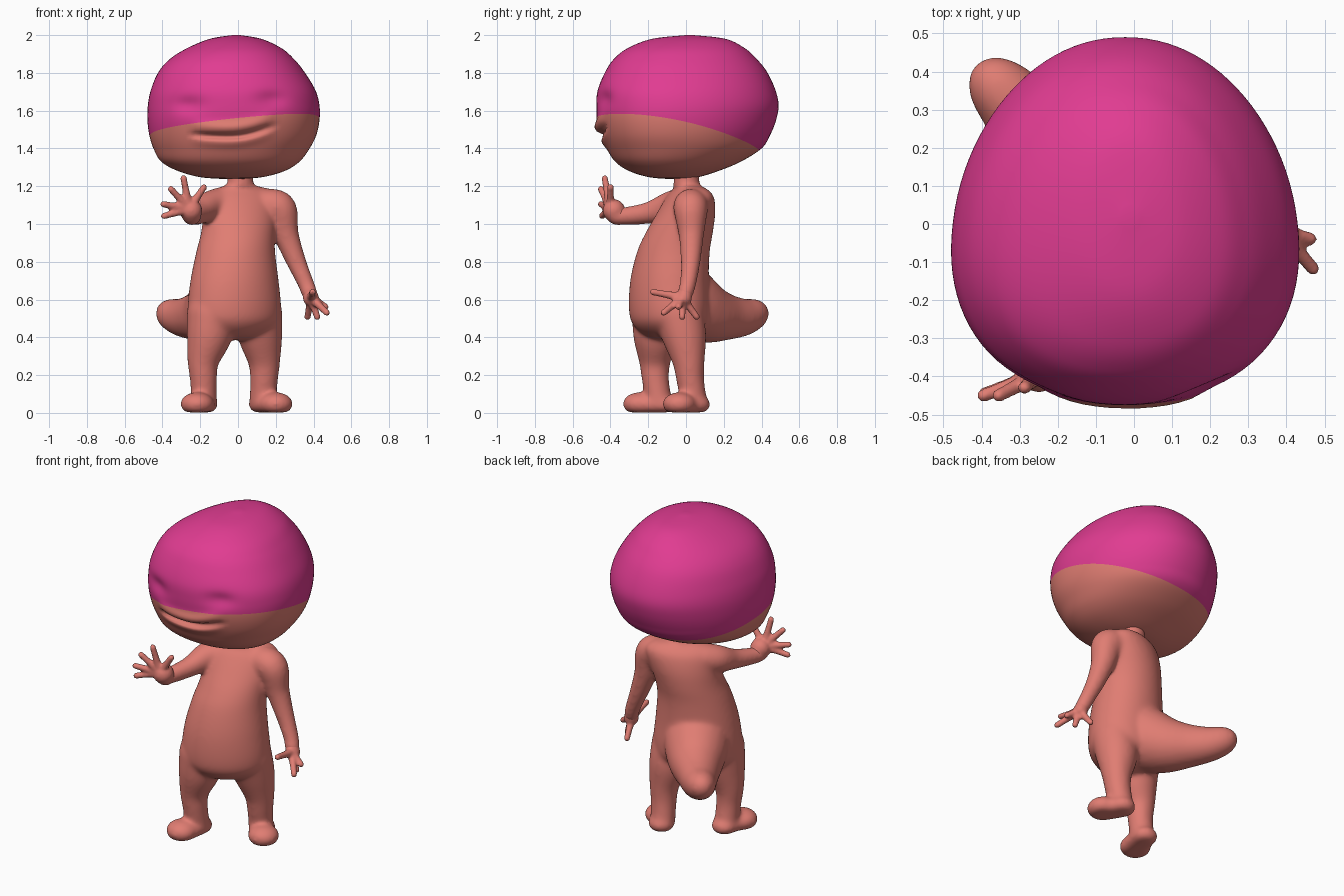
import bpy, bmesh, math
from mathutils import Vector, Matrix


def material(name, rgb):
    m = bpy.data.materials.new(name)
    m.diffuse_color = (*rgb, 1)
    return m


skin = material("salmon skin", (0.745, 0.205, 0.17))
pink = material("pink cap", (0.75, 0.045, 0.285))


def catmull(rows, steps):
    """Smoothly resample a list of equal-length tuples."""
    out = []
    for i in range(len(rows) - 1):
        p = [rows[min(max(i + k, 0), len(rows) - 1)] for k in (-1, 0, 1, 2)]
        for s in range(steps):
            t = s / steps
            out.append([0.5 * (2 * b + (c - a) * t + (2 * a - 5 * b + 4 * c - d) * t * t
                               + (3 * b - a - 3 * c + d) * t ** 3) for a, b, c, d in zip(*p)])
    out.append(list(rows[-1]))
    return out


def loft(bm, rows, steps, segs, power=2.0, turn=0.0):
    """Stack of superellipse rings; row = z, x min, x max, y min, y max."""
    rings = []
    for z, x0, x1, y0, y1 in catmull(rows, steps):
        rx, ry = max((x1 - x0) / 2, 0.004), max((y1 - y0) / 2, 0.004)
        ring = []
        for k in range(segs):
            a = 2 * math.pi * k / segs
            c, s = math.cos(a), math.sin(a)
            e = 2 / power
            p = Vector((math.copysign(abs(c) ** e, c) * rx, math.copysign(abs(s) ** e, s) * ry, 0))
            p.rotate(Matrix.Rotation(turn, 3, 'Z'))
            ring.append(bm.verts.new(p + Vector(((x0 + x1) / 2, (y0 + y1) / 2, z))))
        rings.append(ring)
    for a, b in zip(rings, rings[1:]):
        for k in range(segs):
            j = (k + 1) % segs
            bm.faces.new((a[k], a[j], b[j], b[k]))
    bm.faces.new(rings[0])
    bm.faces.new(rings[-1])
    bmesh.ops.recalc_face_normals(bm, faces=bm.faces[:])


def limb(bm, pts, squash=1.0, detail=3):
    """Chain of overlapping balls; point = x, y, z, radius."""
    last = None
    for x, y, z, r in catmull(pts, 12):
        p = Vector((x, y, z))
        if last and (p - last).length < 0.15 * r:
            continue
        last = p
        bmesh.ops.create_icosphere(bm, subdivisions=detail, radius=r,
                                   matrix=Matrix.Translation(p) @ Matrix.Diagonal((1, 1, squash, 1)))


def fingers(bm, palm, tips):
    for t in tips:
        m = [(a + b) / 2 for a, b in zip(palm, t)]
        limb(bm, [(*palm, 0.03), (*m, 0.0205), (*t, 0.018)], detail=2)


def finish(bm, name, mats, voxel=0, smooth=0):
    me = bpy.data.meshes.new(name)
    bm.to_mesh(me)
    bm.free()
    for m in mats:
        me.materials.append(m)
    for p in me.polygons:
        p.use_smooth = True
    ob = bpy.data.objects.new(name, me)
    bpy.context.collection.objects.link(ob)
    if voxel:
        fuse = ob.modifiers.new("fuse", 'REMESH')
        fuse.mode = 'VOXEL'
        fuse.voxel_size = voxel
        fuse.use_smooth_shade = True
        relax = ob.modifiers.new("relax", 'SMOOTH')
        relax.factor = 0.5
        relax.iterations = smooth
    return ob


# ---- Body: torso, legs, tail and arms fused together ----
bm = bmesh.new()
loft(bm, [(0.385, -0.05, 0.02, -0.12, -0.06), (0.41, -0.17, 0.12, -0.21, 0.03),
          (0.47, -0.255, 0.215, -0.275, 0.10), (0.55, -0.273, 0.235, -0.295, 0.115),
          (0.70, -0.257, 0.22, -0.29, 0.115), (0.85, -0.225, 0.20, -0.257, 0.122),
          (0.95, -0.20, 0.20, -0.212, 0.138), (1.05, -0.19, 0.215, -0.15, 0.146),
          (1.14, -0.18, 0.225, -0.09, 0.133), (1.185, -0.135, 0.175, -0.055, 0.098),
          (1.205, -0.065, 0.09, -0.068, 0.075), (1.23, -0.056, 0.08, -0.065, 0.07),
          (1.28, -0.06, 0.085, -0.068, 0.073)],
     5, 48, turn=math.radians(22))

# legs
limb(bm, [(-0.135, -0.15, 0.52, 0.138), (-0.152, -0.16, 0.41, 0.12), (-0.184, -0.165, 0.28, 0.085),
          (-0.183, -0.162, 0.18, 0.073), (-0.18, -0.145, 0.07, 0.07)])
limb(bm, [(0.105, -0.04, 0.52, 0.132), (0.118, -0.01, 0.41, 0.118), (0.138, 0.013, 0.28, 0.087),
          (0.138, 0.022, 0.18, 0.075), (0.13, 0.04, 0.07, 0.071)])
# feet, flattened underneath
limb(bm, [(-0.18, -0.122, 0.045, 0.075), (-0.195, -0.19, 0.045, 0.078), (-0.219, -0.252, 0.048, 0.092)], 0.7)
limb(bm, [(0.132, 0.053, 0.045, 0.077), (0.165, 0.0, 0.045, 0.078), (0.21, -0.043, 0.048, 0.093)], 0.7)
for v in bm.verts:
    v.co.z = max(v.co.z, 0.002)

# tail
limb(bm, [(-0.03, -0.07, 0.68, 0.17), (-0.075, 0.0, 0.59, 0.188), (-0.14, 0.10, 0.53, 0.16),
          (-0.22, 0.20, 0.509, 0.126), (-0.295, 0.293, 0.505, 0.102), (-0.347, 0.35, 0.52, 0.085),
          (-0.372, 0.375, 0.532, 0.064)])

# lowered arm
limb(bm, [(0.13, 0.028, 1.095, 0.09), (0.218, 0.025, 1.08, 0.092), (0.253, 0.028, 0.95, 0.069),
          (0.305, 0.025, 0.81, 0.054), (0.357, 0.012, 0.69, 0.045), (0.38, -0.005, 0.63, 0.044)])
# raised arm
limb(bm, [(-0.10, -0.03, 1.105, 0.088), (-0.155, -0.09, 1.09, 0.08), (-0.19, -0.19, 1.06, 0.06),
          (-0.225, -0.29, 1.045, 0.051), (-0.25, -0.36, 1.04, 0.047)])
finish(bm, "body", [skin], 0.0095, 28)

# ---- Hands, each a palm with four fingers and a thumb ----
bm = bmesh.new()
limb(bm, [(0.36, 0.01, 0.69, 0.034), (0.375, 0.0, 0.65, 0.036), (0.387, -0.012, 0.605, 0.043)])
fingers(bm, (0.387, -0.02, 0.61), [(0.395, -0.175, 0.64), (0.47, -0.118, 0.53), (0.465, -0.04, 0.56),
                                   (0.42, -0.02, 0.505), (0.368, 0.057, 0.508)])
finish(bm, "lowered_hand", [skin], 0.008, 4)
bm = bmesh.new()
limb(bm, [(-0.24, -0.33, 1.04, 0.042), (-0.245, -0.365, 1.045, 0.05), (-0.25, -0.385, 1.078, 0.062)])
fingers(bm, (-0.258, -0.40, 1.08), [(-0.392, -0.445, 1.042), (-0.395, -0.45, 1.105), (-0.355, -0.45, 1.185),
                                    (-0.288, -0.43, 1.242), (-0.18, -0.40, 1.195)])
finish(bm, "waving_hand", [skin], 0.008, 4)

# ---- Head: big rounded form with eye hollows and a grin ----
bm = bmesh.new()
loft(bm, [(1.237, -0.04, -0.02, -0.06, -0.04), (1.247, -0.19, 0.12, -0.19, 0.06),
          (1.28, -0.31, 0.24, -0.30, 0.17), (1.33, -0.40, 0.32, -0.375, 0.29),
          (1.40, -0.443, 0.375, -0.42, 0.40), (1.47, -0.465, 0.41, -0.45, 0.445),
          (1.55, -0.475, 0.427, -0.47, 0.477), (1.63, -0.473, 0.427, -0.475, 0.49),
          (1.71, -0.457, 0.405, -0.467, 0.473), (1.80, -0.42, 0.352, -0.43, 0.432),
          (1.87, -0.362, 0.297, -0.385, 0.378), (1.93, -0.27, 0.23, -0.31, 0.312),
          (1.98, -0.15, 0.125, -0.18, 0.21), (2.0, -0.03, 0.01, 0.0, 0.04)],
     8, 96, power=2.12)


def bump(x, z, cx, cz, sx, sz):
    return math.exp(-((x - cx) / sx) ** 2 - ((z - cz) / sz) ** 2)


for v in bm.verts:
    # egg shape: face fuller than the back of the head
    v.co.x = -0.025 + (v.co.x + 0.025) * (1 - 0.27 * v.co.y)
    x, y, z = v.co
    if y > -0.2:
        continue
    # eye hollows
    v.co.y += 0.022 * (bump(x, z, -0.26, 1.63, 0.075, 0.045) + bump(x, z, 0.18, 1.66, 0.075, 0.045))
    # mouth slit with fuller lips around it
    mid = 1.463 + (1.1 if x > -0.05 else 0.35) * (x + 0.05) ** 2
    gape = max(0.0, 1 - ((x + 0.03) / 0.215) ** 2) ** 0.5
    v.co.y += gape * (0.032 * math.exp(-((z - mid) / 0.016) ** 4)
                      - 0.022 * bump(0, z, 0, mid + 0.045, 1, 0.032)
                      - 0.010 * bump(0, z, 0, mid - 0.035, 1, 0.025))


# cap edge: a curved tilted cut, done as a flat cut in warped space
def cap_edge(p):
    return 1.520 + 0.1 * p.x - 0.23 * p.y - 0.30 * p.y ** 2 - 0.12 * p.x ** 2


for v in bm.verts:
    v.co.z -= cap_edge(v.co)
bmesh.ops.bisect_plane(bm, geom=bm.verts[:] + bm.edges[:] + bm.faces[:],
                       plane_co=(0, 0, 0), plane_no=(0, 0, 1))
for f in bm.faces:
    f.material_index = 1 if f.calc_center_median().z > 0 else 0
for v in bm.verts:
    v.co.z += cap_edge(v.co)
finish(bm, "head", [skin, pink])
